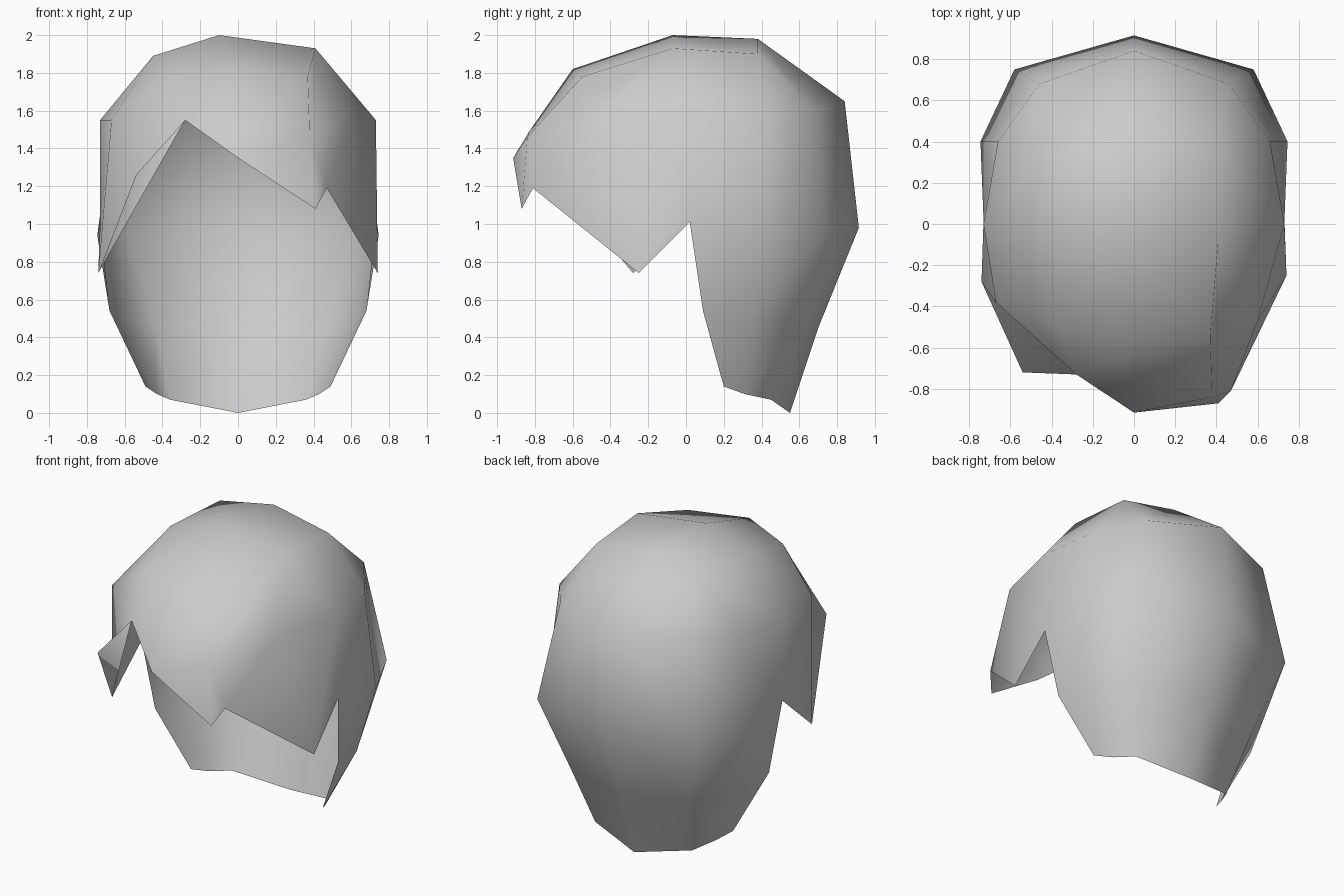
import bpy
import bmesh
from mathutils import Vector

default_cube = bpy.data.objects.get("Cube")
if default_cube:
    bpy.data.objects.remove(default_cube, do_unlink=True)

# Material
grey = bpy.data.materials.new("plain grey")
grey.use_nodes = True
grey.diffuse_color = (0.6, 0.6, 0.6, 1)
shader = grey.node_tree.nodes["Principled BSDF"]
shader.inputs["Base Color"].default_value = grey.diffuse_color
shader.inputs["Roughness"].default_value = 0.8

bm = bmesh.new()


def face(*points):
    """Add one face, leaving out corners that coincide."""
    corners = []
    for point in points:
        if point not in corners:
            corners.append(point)
    if len(corners) > 2:
        bm.faces.new([bm.verts.new(corner) for corner in corners])


def loft(*strands):
    """Join neighbouring strands, each listed from the crown downwards."""
    for first, second in zip(strands, strands[1:]):
        for row in range(min(len(first), len(second)) - 1):
            face(first[row], first[row + 1], second[row + 1], second[row])


def mirrored(points, side):
    return [(side * x, y, z) for x, y, z in points]


# Crown points
crown = (-.1, -.07, 2)
crown_left, crown_right = (.41, -.07, 1.93), (-.45, -.07, 1.89)
crown_front = (-.05, -.6, 1.82)
front_left, front_right = (.37, -.55, 1.78), (-.37, -.5, 1.77)

# Back of the hair: strands from the middle round to the ear
middle = [(0, .38, 1.98), (0, .84, 1.65), (0, .915, .98), (0, .7, .45), (0, .55, 0)]
outer = [(.4, .38, 1.9), (.46, .68, 1.6), (.58, .75, .95), (.44, .6, .47), (.36, .45, .07)]
behind_ear = [(.4, .38, 1.9), (.66, .4, 1.57), (.745, .4, .94), (.63, .36, .5), (.43, .31, .1)]
ear = [(.73, 0, 1.55), (.73, .02, 1.01), (.68, .09, .54), (.49, .2, .14)]

for side, top in ((1, crown_left), (-1, crown_right)):
    outer_side = mirrored(outer, side)
    loft([crown] + middle, [top] + outer_side)
    loft(outer_side, mirrored(behind_ear, side), [top] + mirrored(ear, side))

# Left side lock and the tooth of the fringe
left_lock = [crown_left, (.6, -.47, 1.57), (.74, -.25, .74)]
left_corner = [front_left, (.38, -.84, 1.46), (.47, -.81, 1.19)]
left_tooth = [front_left, (.38, -.84, 1.46), (.41, -.87, 1.08)]
fringe_middle = [crown_front, (0, -.83, 1.49), (0, -.915, 1.35)]
loft([crown_left] + ear[:2], left_lock, left_corner, left_tooth, fringe_middle)

# Parting and right side lock
parting = (-.28, -.73, 1.55)
right_corner = [front_right, parting, (-.54, -.72, 1.26)]
right_lock = [crown_right, (-.67, -.38, 1.55), (-.74, -.28, .74)]
loft(fringe_middle, [front_right, parting, parting])
loft(right_corner, right_lock, [crown_right] + mirrored(ear[:2], -1))

# Front of the crown
face(crown, crown_front, front_left, crown_left)
face(crown, crown_right, front_right, crown_front)

# Weld the strands into one open shell facing outwards
bmesh.ops.remove_doubles(bm, verts=bm.verts[:], dist=0.001)
bmesh.ops.recalc_face_normals(bm, faces=bm.faces[:])
centre = Vector((0, 0, 1))
facing = sum(f.normal.dot(f.calc_center_median() - centre) for f in bm.faces)
if facing < 0:
    bmesh.ops.reverse_faces(bm, faces=bm.faces[:])
for f in bm.faces:
    f.smooth = True

mesh = bpy.data.meshes.new("hair_shell")
bm.to_mesh(mesh)
bm.free()
mesh.materials.append(grey)
hair = bpy.data.objects.new("hair_shell", mesh)
bpy.context.collection.objects.link(hair)
